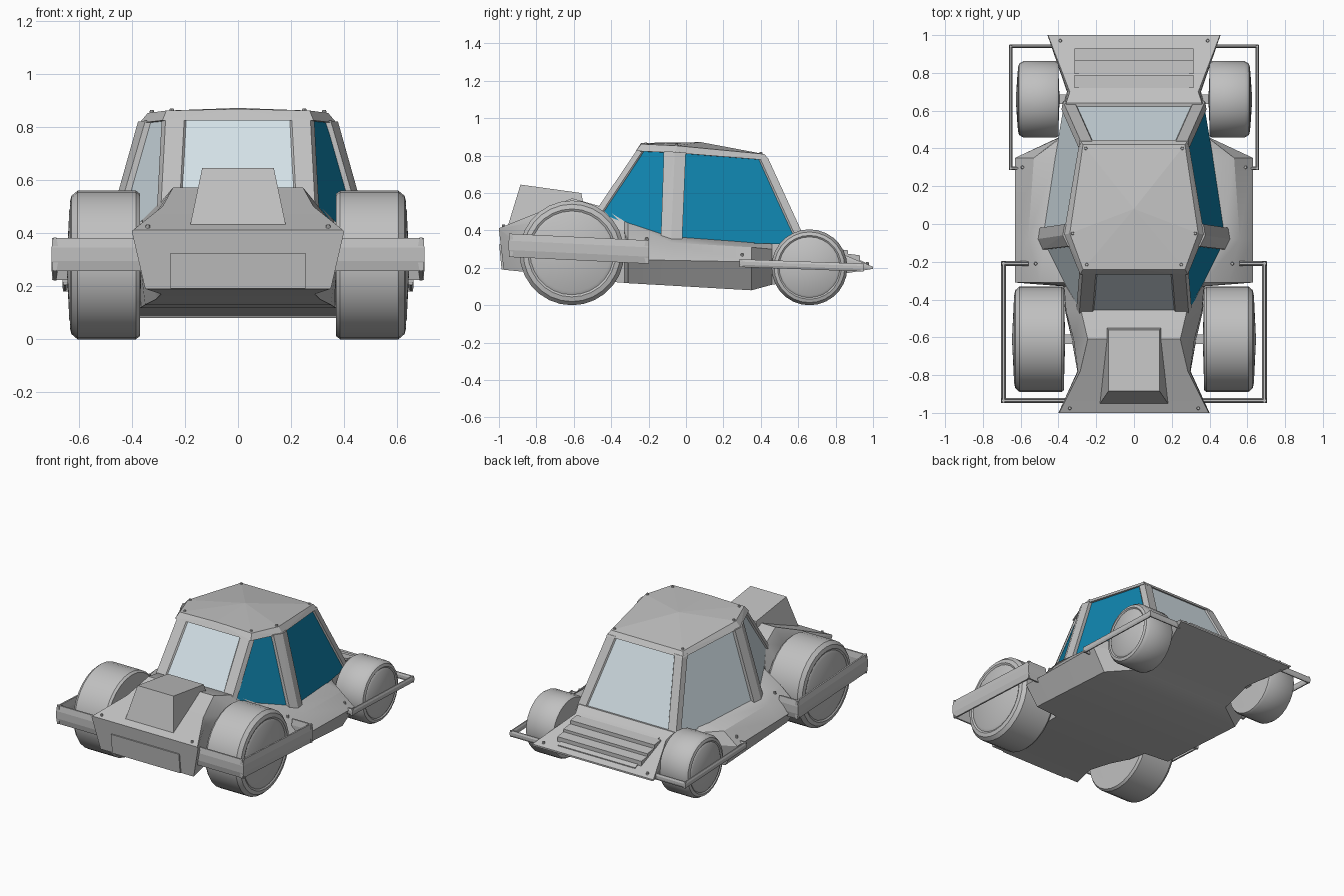
import bpy, bmesh, math
from mathutils import Vector

if "Cube" in bpy.data.objects:
    bpy.data.objects.remove(bpy.data.objects["Cube"])


def material(name, rgb):
    m = bpy.data.materials.new(name)
    m.diffuse_color = (*rgb, 1)
    m.use_nodes = True
    m.node_tree.nodes["Principled BSDF"].inputs["Base Color"].default_value = m.diffuse_color
    return m


GREY = material("light_grey", (0.53, 0.53, 0.53))
PALE = material("pale_glass", (0.69, 0.79, 0.84))
BLUE = material("blue_glass", (0.005, 0.23, 0.42))


def finish(name, bm, mats=(GREY,), smooth=None):
    bmesh.ops.recalc_face_normals(bm, faces=bm.faces)
    me = bpy.data.meshes.new(name)
    bm.to_mesh(me)
    bm.free()
    ob = bpy.data.objects.new(name, me)
    bpy.context.collection.objects.link(ob)
    for m in mats:
        me.materials.append(m)
    if smooth:
        me.shade_smooth()
        bpy.ops.object.select_all(action='DESELECT')
        ob.select_set(True)
        bpy.context.view_layer.objects.active = ob
        bpy.ops.object.shade_smooth_by_angle(angle=math.radians(smooth))
    return ob


def hulls(name, groups):
    """One object made of several convex solids, each given by its corners."""
    bm = bmesh.new()
    for pts in groups:
        part = bmesh.new()
        for p in pts:
            part.verts.new(p)
        bmesh.ops.convex_hull(part, input=part.verts)
        bmesh.ops.dissolve_limit(part, angle_limit=0.02, verts=part.verts, edges=part.edges)
        bmesh.ops.recalc_face_normals(part, faces=part.faces)
        tmp = bpy.data.meshes.new("tmp")
        part.to_mesh(tmp)
        part.free()
        bm.from_mesh(tmp)
        bpy.data.meshes.remove(tmp)
    return finish(name, bm)


def both(pts):
    return [(s * x, y, z) for s in (1, -1) for x, y, z in pts]


# Body: half sections lofted from nose to tail
# y, hood edge x z, shoulder x z, widest x z, floor x z
stations = [
    (-1.00, .395, .412, .398, .410, .400, .405, .350, .190),
    (-0.78, .285, .500, .297, .450, .300, .250, .290, .170),
    (-0.61, .245, .572, .320, .460, .330, .250, .310, .150),
    (-0.46, .280, .530, .360, .430, .365, .250, .350, .130),
    (-0.33, .360, .450, .370, .400, .375, .245, .365, .120),
    (-0.31, .370, .440, .500, .355, .630, .245, .540, .118),
    (-0.08, .470, .370, .560, .335, .630, .240, .540, .105),
    (0.35, .420, .335, .530, .310, .630, .232, .540, .080),
    (0.46, .380, .340, .388, .300, .395, .228, .370, .110),
    (0.64, .360, .365, .366, .300, .370, .235, .350, .135),
    (0.70, .340, .330, .350, .300, .355, .240, .340, .145),
    (1.00, .455, .206, .457, .204, .458, .201, .450, .195),
]
bm = bmesh.new()
rings = []
for i, (y, *v) in enumerate(stations):
    half = list(zip(v[0::2], v[1::2]))
    ring = half + [(-x, z) for x, z in reversed(half)]
    floor_y = y + (0.025 if i == 0 else 0)
    rings.append([bm.verts.new((x, floor_y if k in (3, 4) else y, z))
                  for k, (x, z) in enumerate(ring)])
for a, b in zip(rings, rings[1:]):
    for k in range(8):
        n = (k + 1) % 8
        bm.faces.new((a[k], a[n], b[n], b[k]))
bm.faces.new(rings[0])
bm.faces.new(rings[-1])
finish("body", bm, smooth=28)

# Hood scoop, front plate
hulls("hood_scoop", [both([(.135, -.885, .645), (.135, -.56, .60), (.18, -.95, .432),
                           (.145, -.55, .55), (.18, -.93, .40)])])
hulls("front_plate", [both([(.255, -.999, .325), (.255, -.986, .192),
                            (.255, -.98, .325), (.255, -.96, .192)])])


# Rear deck louvres: low panel with raised slats
def deck(y, up):
    return .33 - (y - .70) * .4133 + up


def slat(y0, y1, front, back, w):
    return both([(w, y0, deck(y0, front)), (w, y1, deck(y1, back)),
                 (w, y0, deck(y0, -.01)), (w, y1, deck(y1, -.01))])


hulls("rear_louvres", [slat(.70, .96, .006, .006, .29)] +
      [slat(y, y + .07, .012, .032, .315) for y in (.72, .795, .86)])

# Cabin glass: six-sided, blue on the right side
low_half = [(.285, -.475, .50), (.49, -.08, .34), (.37, .64, .325)]
top_half = [(.265, -.25, .835), (.355, -.06, .82), (.275, .43, .785)]


def loop(half):
    return [Vector(p) for p in half] + [Vector((-x, y, z)) for x, y, z in reversed(half)]


low, top = loop(low_half), loop(top_half)
bm = bmesh.new()
lv = [bm.verts.new(p) for p in low]
tv = [bm.verts.new(p) for p in top]
for i in range(6):
    j = (i + 1) % 6
    f = bm.faces.new((lv[i], lv[j], tv[j], tv[i]))
    f.material_index = 1 if i in (0, 1) else 0
bm.faces.new(tv)
bm.faces.new(lv[::-1])
finish("cabin_glass", bm, (PALE, BLUE))

# Cabin pillars along each glass corner (width toward previous, next corner)
widths = [(.07, .035), (.065, .06), (.045, .06)]
widths += [(b, a) for a, b in reversed(widths)]
groups = []
for i in range(6):
    pts = []
    for ring in (low, top):
        c, prev, nxt = ring[i], ring[i - 1], ring[(i + 1) % 6]
        out = Vector((c.x, c.y - .08, 0)).normalized()
        if i in (1, 4):
            out = Vector((math.copysign(1, c.x), 0, 0))
        step = .022 if i in (1, 4) else .012
        a = c + (prev - c).normalized() * widths[i][0]
        b = c + (nxt - c).normalized() * widths[i][1]
        pts += [c + out * step, a + out * step, b + out * step,
                c - out * .03, a - out * .015, b - out * .015]
    groups.append(pts)
hulls("cabin_pillars", groups)

# Roof with slanted rim
hulls("roof", [both([(.27, -.24, .862), (.34, -.05, .853), (.27, .42, .808),
                     (.285, -.268, .825), (.372, -.055, .815), (.287, .445, .775)])
               + [(0, .08, .872), (0, -.24, .868)]])


# Wheels: revolved profile, rounded outer shoulder
def wheel(name, side, y, r, x0, x1, steps=28):
    prof = [(x0 - .006, 0), (x0, .75 * r), (x0, .96 * r), (x0 + .015, r), (x1 - .035, r),
            (x1 - .012, .93 * r), (x1 - .006, .84 * r), (x1 - .012, .80 * r),
            (x1 - .004, .74 * r), (x1 + .006, 0)]
    bm = bmesh.new()
    vs = [bm.verts.new((side * x, y, r + rr)) for x, rr in prof]
    es = [bm.edges.new(p) for p in zip(vs, vs[1:])]
    bmesh.ops.spin(bm, geom=vs + es, cent=(0, y, r), axis=(1, 0, 0),
                   angle=2 * math.pi, steps=steps)
    bmesh.ops.remove_doubles(bm, verts=bm.verts, dist=1e-4)
    finish(name, bm, smooth=35)
    bm = None


for side, tag in ((1, "right"), (-1, "left")):
    wheel("front_wheel_" + tag, side, -.61, .28, .37, .64)
    wheel("rear_wheel_" + tag, side, .66, .203, .40, .62)

# Axles
for tag, y, z in (("front", -.61, .28), ("rear", .66, .205)):
    hulls(tag + "_axle", [both([(.42, y + a, z + b) for a in (-.025, .025) for b in (-.025, .025)])])


# Side guards: ridged bars wrapped around each wheel
def guard(name, path, h, t):
    groups = []
    for side in (1, -1):
        for p, q in zip(path, path[1:]):
            p1, q1 = Vector((side * p[0], *p[1:])), Vector((side * q[0], *q[1:]))
            d = (q1 - p1).normalized()
            n = Vector((d.y, -d.x, 0)).normalized()
            groups.append([e + n * a * t + Vector((0, 0, b * h))
                           for e in (p1 - d * t * .45, q1 + d * t * .45)
                           for a, b in ((.5, .2), (-.5, .2), (.5, -.2), (-.5, -.2),
                                        (.2, .5), (-.2, .5), (.2, -.5), (-.2, -.5))])
    hulls(name, groups)


guard("front_guards", [(.33, -.935, .32), (.69, -.935, .32), (.69, -.21, .285), (.57, -.21, .285)], .125, .026)
guard("rear_guards", [(.42, .94, .202), (.652, .94, .202), (.652, .295, .225), (.59, .295, .225)], .042, .018)

# Bolts at panel corners
bm = bmesh.new()
spots = [(.25, -.215, .862), (.325, -.05, .856), (.255, .40, .812), (.39, .97, .222),
         (.34, -.975, .425), (.52, -.21, .354), (.59, .30, .268)]
for x, y, z in both(spots):
    made = bmesh.ops.create_cone(bm, cap_ends=True, segments=8, radius1=.01, radius2=.007, depth=.016)
    bmesh.ops.translate(bm, verts=made["verts"], vec=(x, y, z))
finish("bolts", bm)
